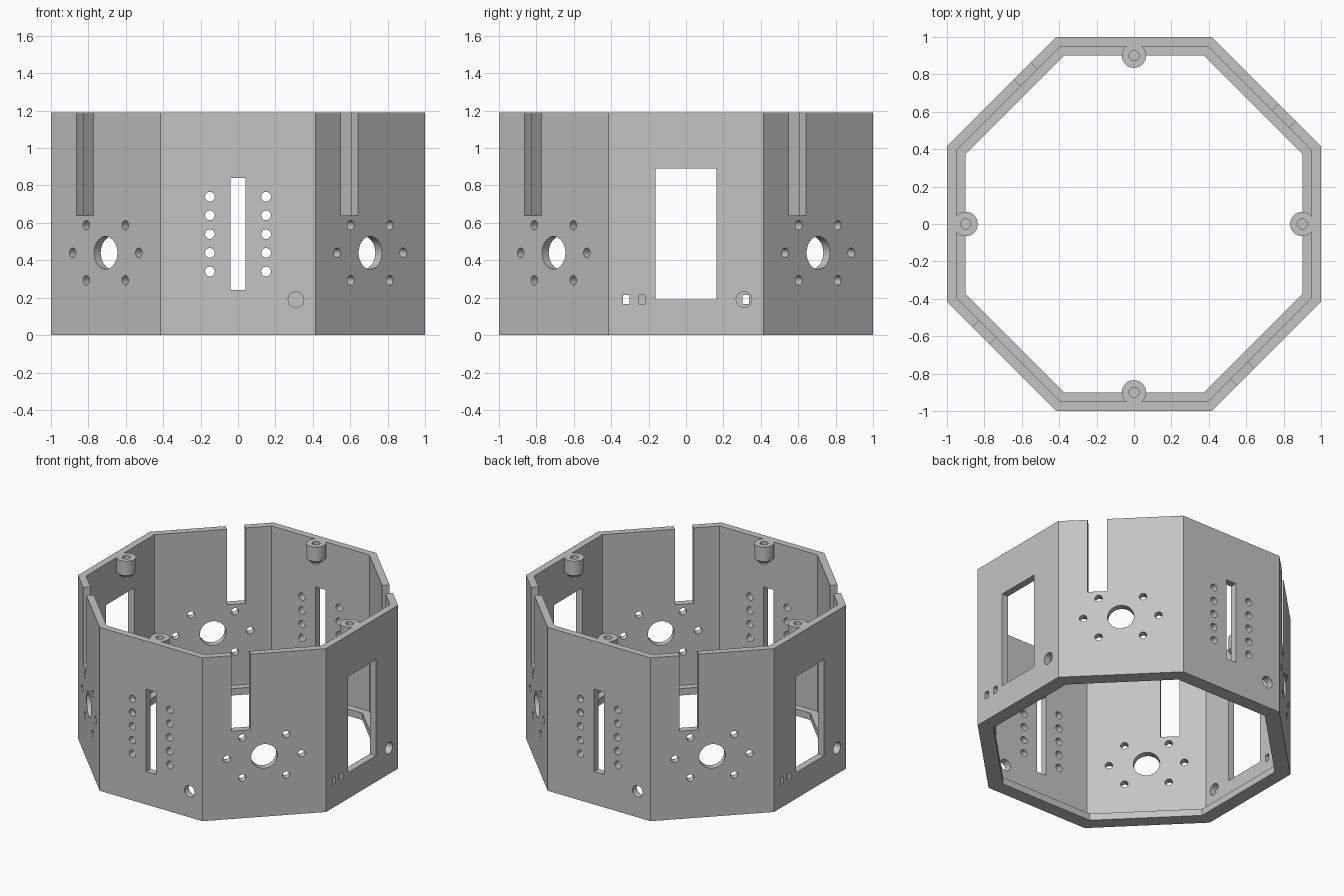
import bpy, bmesh, math
from mathutils import Matrix, Vector

cube = bpy.data.objects.get("Cube")
if cube:
    bpy.data.objects.remove(cube, do_unlink=True)

HEIGHT = 1.19
OUTER, INNER, LIP = 1.0, 0.95, 0.9    # distances from centre to flat walls
LIP_HEIGHT = 0.05

grey = bpy.data.materials.new("light grey plastic")
grey.use_nodes = True
colour = (0.55, 0.55, 0.55, 1)
grey.diffuse_color = colour
grey.node_tree.nodes["Principled BSDF"].inputs["Base Color"].default_value = colour


def make_object(name, bm):
    bmesh.ops.recalc_face_normals(bm, faces=bm.faces)
    mesh = bpy.data.meshes.new(name)
    bm.to_mesh(mesh)
    bm.free()
    mesh.materials.append(grey)
    obj = bpy.data.objects.new(name, mesh)
    bpy.context.collection.objects.link(obj)
    return obj


def lathe(bm, profile, sides, closed, centre=(0, 0), turn=0.0):
    """Revolve (radius, z) points; a closed profile makes a ring."""
    loops = []
    for radius, z in profile:
        if radius == 0:
            loops.append([bm.verts.new((*centre, z))] * sides)
            continue
        angles = [math.tau * i / sides + turn for i in range(sides)]
        loops.append([bm.verts.new((centre[0] + radius * math.cos(a),
                                    centre[1] + radius * math.sin(a), z)) for a in angles])
    pairs = list(zip(loops, loops[1:])) + ([(loops[-1], loops[0])] if closed else [])
    for low, high in pairs:
        for i in range(sides):
            j = (i + 1) % sides
            corners = list(dict.fromkeys((low[i], low[j], high[j], high[i])))
            bm.faces.new(corners)


def wall_frame(index):
    """Local x runs along the wall, y points inward, z is up."""
    return Matrix.Rotation(index * math.pi / 4, 4, "Z")


def cut_box(bm, frame, x0, x1, z0, z1):
    size = Matrix.Diagonal((x1 - x0, 0.4, z1 - z0, 1))
    place = Matrix.Translation(((x0 + x1) / 2, -0.95, (z0 + z1) / 2))
    bmesh.ops.create_cube(bm, size=1, matrix=frame @ place @ size)


def cut_hole(bm, frame, x, z, radius, sides=24):
    place = Matrix.Translation((x, -0.95, z)) @ Matrix.Rotation(math.pi / 2, 4, "X")
    bmesh.ops.create_cone(bm, cap_ends=True, segments=sides, radius1=radius,
                          radius2=radius, depth=0.4, matrix=frame @ place)


def boolean(target, tool, operation):
    mod = target.modifiers.new(operation.lower(), "BOOLEAN")
    mod.object, mod.operation, mod.solver = tool, operation, "EXACT"
    bpy.context.view_layer.objects.active = target
    bpy.ops.object.modifier_apply(modifier=mod.name)
    bpy.data.objects.remove(tool, do_unlink=True)


# Octagonal wall with an inner lip along the bottom
corner = 1 / math.cos(math.pi / 8)
bm = bmesh.new()
lathe(bm, [(OUTER * corner, 0), (OUTER * corner, HEIGHT), (INNER * corner, HEIGHT),
           (INNER * corner, LIP_HEIGHT), (LIP * corner, LIP_HEIGHT), (LIP * corner, 0)],
      8, True, turn=math.pi / 8)
housing = make_object("octagonal_housing", bm)

# Screw bosses: blind hole on top, cone underneath
bm = bmesh.new()
for k in range(4):
    a = k * math.pi / 2
    lathe(bm, [(0, HEIGHT - 0.1), (0.027, HEIGHT - 0.1), (0.027, HEIGHT), (0.065, HEIGHT),
               (0.065, HEIGHT - 0.105), (0, HEIGHT - 0.17)],
          32, False, centre=(0.9 * math.cos(a), 0.9 * math.sin(a)))
boolean(housing, make_object("screw_bosses", bm), "UNION")

# Openings in each wall
bm = bmesh.new()
for index in range(8):
    frame = wall_frame(index)
    if index % 2:                     # motor walls
        cut_box(bm, frame, -0.22, -0.093, 0.64, HEIGHT + 0.1)
        cut_hole(bm, frame, 0, 0.44, 0.088, 40)
        for side in (-1, 1):
            cut_hole(bm, frame, side * 0.25, 0.44, 0.025)
            for up in (-1, 1):
                cut_hole(bm, frame, side * 0.147, 0.44 + up * 0.147, 0.025)
        continue
    cut_hole(bm, frame, 0.31, 0.19, 0.042)
    if index % 4 == 0:                # vented walls
        cut_box(bm, frame, -0.04, 0.04, 0.24, 0.84)
        for row in range(5):
            for side in (-1, 1):
                cut_hole(bm, frame, side * 0.15, 0.34 + row * 0.1, 0.026)
    else:                             # window walls
        cut_box(bm, frame, -0.163, 0.163, 0.19, 0.89)
        for x in (-0.32, -0.235):
            cut_box(bm, frame, x - 0.017, x + 0.017, 0.165, 0.215)
boolean(housing, make_object("wall_cutters", bm), "DIFFERENCE")

# Crisp edges with smooth round holes
bpy.ops.object.select_all(action="DESELECT")
housing.select_set(True)
bpy.context.view_layer.objects.active = housing
bpy.ops.object.shade_smooth_by_angle(angle=math.radians(30))
